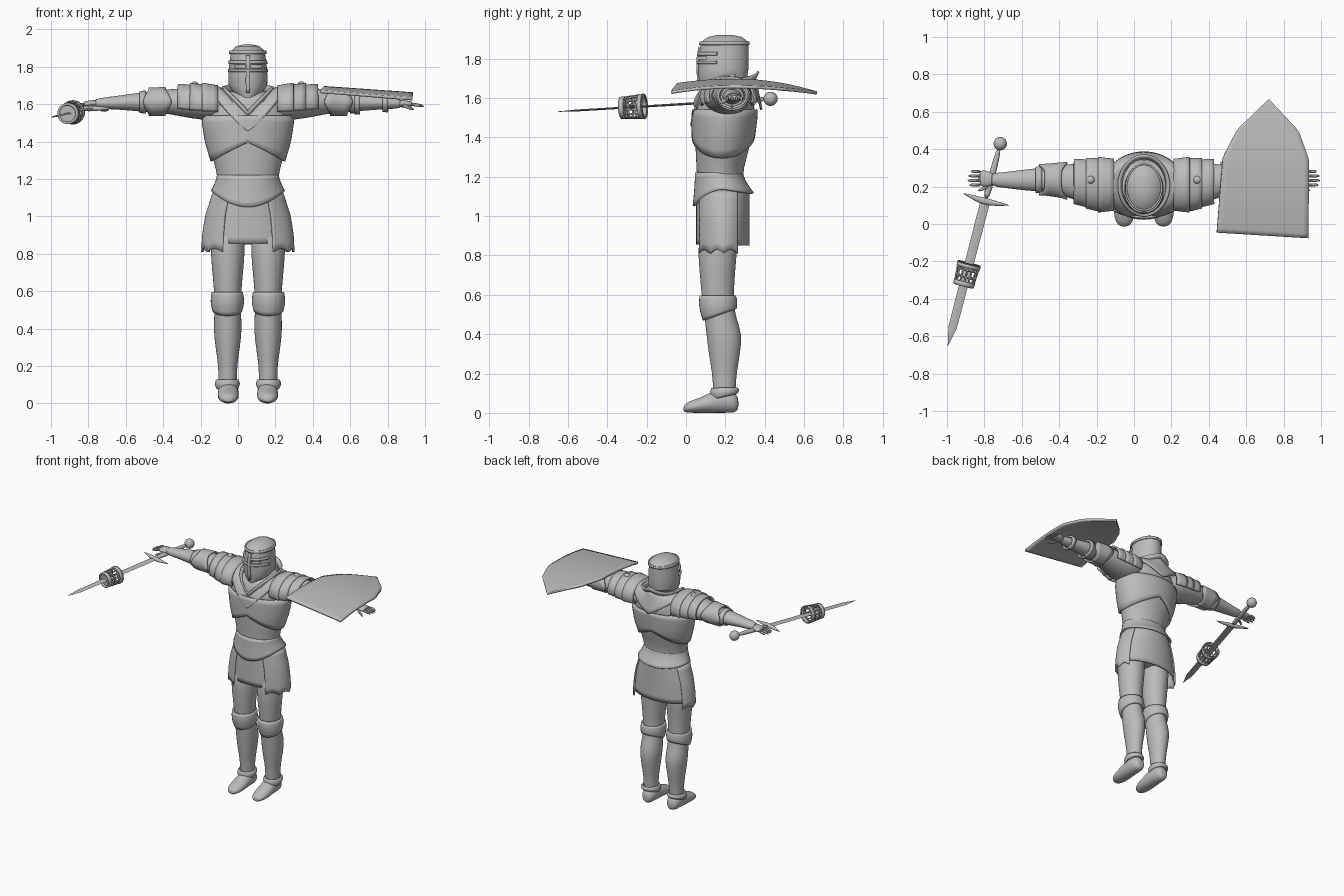
import bpy, bmesh
from math import sin, cos, pi, radians
from mathutils import Vector, Matrix

cube = bpy.data.objects.get("Cube")
if cube:
    bpy.data.objects.remove(cube)

MID = Matrix.Translation((0.053, 0, 0))   # body midline
steel = bpy.data.materials.new("grey_steel")
steel.use_nodes = True
steel.diffuse_color = (0.5, 0.5, 0.5, 1)
steel.node_tree.nodes["Principled BSDF"].inputs["Base Color"].default_value = steel.diffuse_color


def finish(name, bm, matrix=MID, subdivide=0, thickness=0):
    """Turn a bmesh into a named, smooth shaded object."""
    bmesh.ops.recalc_face_normals(bm, faces=bm.faces)
    mesh = bpy.data.meshes.new(name)
    bm.to_mesh(mesh)
    bm.free()
    obj = bpy.data.objects.new(name, mesh)
    bpy.context.collection.objects.link(obj)
    obj.matrix_world = matrix
    mesh.materials.append(steel)
    if thickness:
        solid = obj.modifiers.new("thickness", 'SOLIDIFY')
        solid.thickness = thickness
        solid.offset = 0
    if subdivide:
        obj.modifiers.new("subdivide", 'SUBSURF').levels = subdivide
        obj.modifiers["subdivide"].render_levels = subdivide
    shade(obj)
    return obj


def shade(obj):
    bpy.ops.object.select_all(action='DESELECT')
    obj.select_set(True)
    bpy.context.view_layer.objects.active = obj
    bpy.ops.object.shade_smooth_by_angle(angle=radians(40))


def at(rows, t):
    """Linear lookup in rows sorted by their first value."""
    for low, high in zip(rows, rows[1:]):
        if t <= high[0]:
            break
    f = min(max((t - low[0]) / (high[0] - low[0]), 0), 1)
    return [a + (b - a) * f for a, b in zip(low, high)]


def loft(name, axis, rows, side=1, shift=0, sides=24, matrix=MID, subdivide=1):
    """Elliptic rings along an axis: (position, centre a, centre b, radius a, radius b)."""
    bm = bmesh.new()
    rings = []
    for t, ca, cb, ra, rb in rows:
        ring = []
        for k in range(sides):
            ang = 2 * pi * k / sides
            a, b = ca + ra * cos(ang), cb + rb * sin(ang)
            x, y, z = {'x': (t, a, b), 'y': (a, t, b), 'z': (a, b, t)}[axis]
            ring.append(bm.verts.new(((x + shift) * side, y, z)))
        rings.append(ring)
    for r, s in zip(rings, rings[1:]):
        for k in range(sides):
            n = (k + 1) % sides
            bm.faces.new((r[k], r[n], s[n], s[k]))
    bm.faces.new(rings[0])
    bm.faces.new(rings[-1])
    return finish(name, bm, matrix, subdivide)


def sheet(name, fn, nu=32, nv=6, thickness=0.012, closed=False, side=1, matrix=MID):
    """Plate given by fn(u, v) with u and v from 0 to 1."""
    bm = bmesh.new()
    cols = nu if closed else nu + 1
    grid = []
    for j in range(nv + 1):
        points = [Vector(fn(i / nu, j / nv)) for i in range(cols)]
        grid.append([bm.verts.new((p.x * side, p.y, p.z)) for p in points])
    for j in range(nv):
        for i in range(nu):
            n = (i + 1) % cols
            bm.faces.new((grid[j][i], grid[j][n], grid[j + 1][n], grid[j + 1][i]))
    return finish(name, bm, matrix, 0, thickness)


def ball(name, place, radius, matrix=MID):
    bm = bmesh.new()
    bmesh.ops.create_uvsphere(bm, u_segments=20, v_segments=12, radius=radius,
                              matrix=Matrix.Translation(place))
    return finish(name, bm, matrix)


def mix(a, b, f):
    return a + (b - a) * f


# Torso
torso = [(0.9, 0, 0.19, 0.18, 0.11), (1.0, 0, 0.19, 0.19, 0.12), (1.1, 0, 0.185, 0.17, 0.125),
         (1.2, 0, 0.168, 0.158, 0.113), (1.3, 0, 0.18, 0.185, 0.13), (1.4, 0, 0.19, 0.215, 0.145),
         (1.5, 0, 0.195, 0.23, 0.152), (1.58, 0, 0.2, 0.225, 0.15), (1.64, 0, 0.205, 0.18, 0.13),
         (1.68, 0, 0.21, 0.09, 0.1)]
loft("torso", 'z', torso, sides=32)


# Breast and back plate with a raised arch at the lower edge
def breastplate(u, v):
    a = 2 * pi * u
    z = mix(1.395 - 0.1 * abs(sin(a)), 1.54, v)
    _, _, cy, rx, ry = at(torso, z)
    return (rx + 0.01) * sin(a), cy - (ry + 0.01) * cos(a), z


sheet("breastplate", breastplate, 48, closed=True)


# Flared waist guard, pointed in front
def waist_guard(u, v):
    a = 2 * pi * u
    drop = 1.135 - 0.085 * max(cos(a), 0) ** 2 - 0.02 * max(-cos(a), 0)
    flare = v ** 1.5
    return mix(0.16, 0.193, flare) * sin(a), mix(0.168, 0.19, flare) - mix(0.116, 0.15, flare) * cos(a), mix(1.22, drop, v)


sheet("waist_guard", waist_guard, 48, closed=True)


# Skirt panels around the hips
def panel(start, end, top, low, grow, wave=0):
    def fn(u, v):
        a = radians(mix(start, end, u))
        z = mix(top, low + wave * abs(sin(3 * pi * u)), v)
        spread = at([(0.8, 0.24), (0.9, 0.235), (1.0, 0.22), (1.14, 0.175)], z)[1] + grow
        return spread * sin(a), 0.187 - (0.135 + grow) * cos(a), z
    return fn


sheet("front_skirt", panel(-40, 40, 1.13, 0.855, -0.006), 16, 8)
sheet("back_skirt", panel(112, 248, 1.14, 0.85, -0.005), 24, 8)
for side, word in ((1, "left"), (-1, "right")):
    sheet(word + "_skirt", panel(33, 122, 1.13, 0.81, 0.004, 0.018), 24, 8, side=side)


# Neck mantle with a chest point, and a standing collar
def mantle(u, v):
    a = 2 * pi * u
    s = abs(sin(a))
    front = cos(a) > 0
    inner = mix(1.53 if front else 1.7, 1.66, s)
    outer = mix(1.455 if front else 1.54, 1.685, s ** 1.2)
    return (mix(0.12, 0.215, v) * sin(a), 0.205 - mix(0.145, 0.177, v) * cos(a),
            mix(inner, outer, v) + 0.02 * sin(pi * v) * s)


def collar(u, v):
    x, y, z = mantle(u, 0)
    lift = 1 + 0.12 * v
    return x * lift, 0.205 + (y - 0.205) * lift, z + 0.035 * v


sheet("neck_mantle", mantle, 48, closed=True)
sheet("collar", collar, 48, 2, closed=True)
loft("neck", 'z', [(1.55, 0, 0.2, 0.09, 0.09), (1.72, 0, 0.2, 0.075, 0.085)])

# Helmet with two sight slits cut in
helmet = loft("helmet", 'z', [
    (1.635, 0, 0.14, 0.045, 0.065), (1.66, 0, 0.16, 0.075, 0.09), (1.7, 0, 0.187, 0.103, 0.123),
    (1.75, 0, 0.19, 0.105, 0.128), (1.8, 0, 0.19, 0.101, 0.128), (1.885, 0, 0.197, 0.09, 0.119),
    (1.89, 0, 0.197, 0.084, 0.112), (1.91, 0, 0.198, 0.062, 0.085), (1.92, 0, 0.2, 0.025, 0.035)],
    sides=40, subdivide=0)
bm = bmesh.new()
for side in (1, -1):
    box = bmesh.ops.create_cube(bm, size=1)["verts"]
    bmesh.ops.scale(bm, verts=box, vec=(0.06, 0.1, 0.016))
    bmesh.ops.translate(bm, verts=box, vec=(0.043 * side, 0.06, 1.802))
cutter = finish("slit_cutter", bm)
cutter.hide_render = True
cut = helmet.modifiers.new("slits", 'BOOLEAN')
cut.operation = 'DIFFERENCE'
cut.object = cutter
bpy.context.view_layer.objects.active = helmet
bpy.ops.object.modifier_apply(modifier=cut.name)
bpy.data.objects.remove(cutter)
shade(helmet)


# Raised bands on the helmet
def helmet_band(half, low, high):
    def fn(u, v):
        a, z = radians(mix(-half, half, u)), mix(low, high, v)
        rows = [(1.66, 0.16, 0.075, 0.09), (1.7, 0.187, 0.103, 0.123), (1.8, 0.19, 0.101, 0.128), (1.9, 0.197, 0.09, 0.118)]
        _, cy, rx, ry = at(rows, z)
        return (rx + 0.003) * sin(a), cy - (ry + 0.003) * cos(a), z
    return fn


sheet("nose_ridge", helmet_band(6, 1.66, 1.86), 4, 8)
sheet("brow_band", helmet_band(75, 1.815, 1.832), 24, 1)
sheet("cheek_band", helmet_band(75, 1.773, 1.788), 24, 1)
sheet("crown_rim", helmet_band(180, 1.868, 1.886), 40, 1, 0.009)

# Arms and legs
arm = [(0.1, 0.21, 1.595, 0.125, 0.09), (0.25, 0.21, 1.603, 0.125, 0.088), (0.36, 0.225, 1.61, 0.1, 0.076),
       (0.45, 0.235, 1.615, 0.078, 0.062), (0.53, 0.237, 1.612, 0.066, 0.056), (0.65, 0.235, 1.61, 0.055, 0.042),
       (0.75, 0.235, 1.606, 0.041, 0.032), (0.83, 0.238, 1.603, 0.035, 0.026)]
palm = [(0.8, 0.238, 1.603, 0.033, 0.022), (0.84, 0.243, 1.602, 0.043, 0.019), (0.885, 0.245, 1.6, 0.046, 0.015)]
leg = [(0.07, 0, 0.195, 0.05, 0.055), (0.13, 0, 0.195, 0.05, 0.058), (0.2, 0, 0.195, 0.05, 0.062),
       (0.3, 0, 0.195, 0.066, 0.08), (0.4, 0, 0.195, 0.077, 0.092), (0.48, 0, 0.175, 0.071, 0.08),
       (0.56, 0, 0.162, 0.071, 0.08), (0.65, 0, 0.16, 0.077, 0.085), (0.8, 0, 0.158, 0.093, 0.099),
       (0.98, 0, 0.17, 0.095, 0.105)]
boot = [(-0.015, 0, 0.02, 0.02, 0.014), (0.01, 0, 0.029, 0.048, 0.029), (0.07, 0, 0.038, 0.058, 0.038),
        (0.14, 0, 0.056, 0.056, 0.056), (0.2, 0, 0.062, 0.054, 0.062), (0.245, 0, 0.055, 0.047, 0.055),
        (0.268, 0, 0.045, 0.025, 0.03)]


def arm_band(start, end, arc, near, far, zig=0):
    """Plate around the arm, widening outward, with optional points on its edges."""
    def fn(u, v):
        a = radians(mix(-arc, arc, u))
        x = mix(start, end, v) + zig * abs(sin(a)) ** 4 * (v - 0.5)
        _, cy, cz, ry, rz = at(arm, x)
        g = mix(near, far, v)
        return x, cy + (ry + g) * sin(a), cz + (rz + g) * cos(a)
    return fn


def leg_band(top, low, slant, grow):
    def fn(u, v):
        a = 2 * pi * u
        z = mix(top, low - slant * cos(a), v)
        _, _, cy, rx, ry = at(leg, z)
        g = grow + 0.008 * sin(pi * v)
        return 0.11 + (rx + g) * sin(a), cy - (ry + g) * cos(a), z
    return fn


for side, word in ((1, "left"), (-1, "right")):
    loft(word + "_arm", 'x', arm, side)
    for i in range(3):
        start = 0.16 + 0.065 * i
        sheet(word + "_shoulder_plate_" + str(i + 1), arm_band(start, start + 0.085, 112, 0.008, 0.018), 28, 3, side=side)
    ball(word + "_shoulder_stud", (0.285 * side, 0.235, 1.7), 0.022)
    sheet(word + "_elbow_plate", arm_band(0.44, 0.53, 180, 0.008, 0.014, 0.06), 40, 4, side=side)
    sheet(word + "_forearm_cuff", arm_band(0.545, 0.58, 180, 0.004, 0.004), 28, 1, 0.008, side=side)
    loft(word + "_palm", 'x', palm, side)
    for i, reach in enumerate((0.935, 0.945, 0.942, 0.925)):
        y = 0.209 + 0.024 * i
        loft(word + "_finger_" + str(i + 1), 'x', [(0.87, y, 1.6, 0.01, 0.011), (0.91, y, 1.596, 0.01, 0.01),
                                                   (reach, y, 1.588, 0.006, 0.006)], side, sides=8)
    loft(word + "_thumb", 'x', [(0.82, 0.215, 1.597, 0.014, 0.012), (0.855, 0.19, 1.585, 0.012, 0.011),
                                (0.89, 0.178, 1.57, 0.007, 0.007)], side, sides=8)
    loft(word + "_leg", 'z', leg, side, 0.108)
    sheet(word + "_knee_plate", leg_band(0.595, 0.5, 0.03, 0.004), closed=True, side=side)
    sheet(word + "_ankle_cuff", leg_band(0.125, 0.085, 0.015, 0.003), closed=True, side=side)
    loft(word + "_boot", 'y', boot, side, 0.105)


# Shield on the left arm, with two straps
def shield(u, v):
    y = mix(-0.06, 0.665, v)
    _, left, right = at([(-0.06, 0.442, 0.932), (0.35, 0.474, 0.936), (0.5, 0.55, 0.88), (0.665, 0.718, 0.722)], y)
    x = mix(left, right, u)
    y += 0.03 * (0.5 - u) * (1 - v)
    return x, y, 1.69 - 0.07 * (x - 0.45) - 0.27 * (y - 0.25) ** 2


sheet("shield", shield, 16, 29, 0.016, matrix=Matrix.Identity(4))
for x in (0.57, 0.72):
    sheet("shield_strap", arm_band(x, x + 0.03, 180, 0.008, 0.012), 28, 1)

# Sword, built along its own y axis with the guard at the origin
aim = Vector((0.28, 1.08, 0.065)).to_track_quat('Y', 'Z').to_matrix().to_4x4()
sword = Matrix.Translation((-0.794, 0.125, 1.577)) @ aim
loft("sword_blade", 'y', [(-0.803, 0, 0, 0.001, 0.001), (-0.7, 0, 0, 0.023, 0.005), (0, 0, 0, 0.026, 0.006)],
     sides=4, matrix=sword, subdivide=0)
loft("sword_grip", 'y', [(0, 0, 0, 0.02, 0.016), (0.15, 0, 0, 0.018, 0.016), (0.3, 0, 0, 0.014, 0.014)], matrix=sword)
ball("sword_pommel", (0, 0.315, 0), 0.036, sword)
loft("sword_guard", 'x', [(-0.13, 0.008, 0, 0.002, 0.002), (-0.07, 0, 0, 0.012, 0.01), (0, -0.006, 0, 0.022, 0.018),
                          (0.07, 0, 0, 0.012, 0.01), (0.13, 0.008, 0, 0.002, 0.002)], sides=12, matrix=sword)


# Openwork crown threaded on the blade
def crown(start, end):
    def fn(u, v):
        a, y = 2 * pi * u, mix(start, end, v)
        r = mix(0.05, 0.06, (y + 0.47) / 0.13)
        return r * sin(a), y, r * cos(a)
    return fn


lattice = sheet("crown_lattice", crown(-0.46, -0.345), 14, 3, 0, True, matrix=sword)
wire = lattice.modifiers.new("openwork", 'WIREFRAME')
wire.thickness = 0.011
sheet("crown_front_ring", crown(-0.472, -0.447), 32, 1, 0.012, True, matrix=sword)
sheet("crown_back_ring", crown(-0.372, -0.352), 32, 1, 0.012, True, matrix=sword)
loft("crown_disc", 'y', [(-0.462, 0, 0, 0.05, 0.05), (-0.455, 0, 0, 0.05, 0.05)], matrix=sword, subdivide=0)
